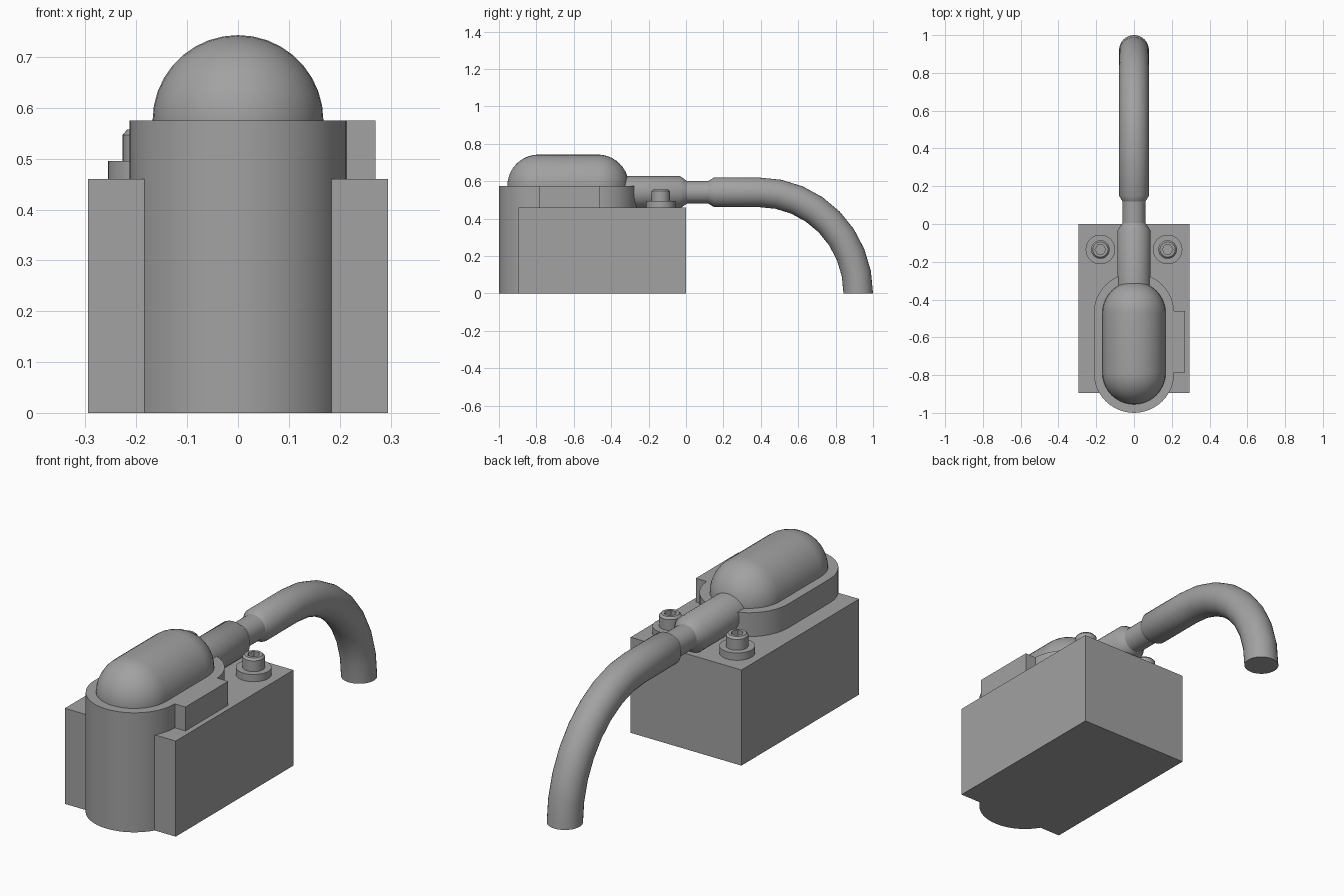
import bpy, bmesh, math
from math import sin, cos, pi

cube = bpy.data.objects.get("Cube")
if cube:
    bpy.data.objects.remove(cube, do_unlink=True)

GREY = (0.36, 0.36, 0.36, 1)
grey = bpy.data.materials.new("plain grey")
grey.use_nodes = True
grey.diffuse_color = GREY
grey.node_tree.nodes["Principled BSDF"].inputs["Base Color"].default_value = GREY


def finish(name, bm, smooth=True):
    bmesh.ops.recalc_face_normals(bm, faces=bm.faces)
    mesh = bpy.data.meshes.new(name)
    bm.to_mesh(mesh)
    bm.free()
    mesh.materials.append(grey)
    obj = bpy.data.objects.new(name, mesh)
    bpy.context.collection.objects.link(obj)
    bpy.ops.object.select_all(action='DESELECT')
    obj.select_set(True)
    bpy.context.view_layer.objects.active = obj
    if smooth:
        bpy.ops.object.shade_smooth_by_angle(angle=math.radians(35))
    return obj


def sweep(name, stations, x=0, sides=32, smooth=True):
    """Round body through (y, z, axis tilt, radius) stations."""
    bm = bmesh.new()
    rings = []
    for y, z, tilt, r in stations:
        ring = []
        for i in range(sides):
            a = 2 * pi * i / sides
            up = r * sin(a)
            ring.append(bm.verts.new((x + r * cos(a), y - up * sin(tilt), z + up * cos(tilt))))
        rings.append(ring)
    for low, high in zip(rings, rings[1:]):
        for i in range(sides):
            j = (i + 1) % sides
            bm.faces.new((low[i], low[j], high[j], high[i]))
    bm.faces.new(rings[0])
    bm.faces.new(rings[-1])
    return finish(name, bm, smooth)


def extrude(name, outline, z0, z1, smooth=True):
    bm = bmesh.new()
    face = bm.faces.new([bm.verts.new((x, y, z0)) for x, y in outline])
    top = bmesh.ops.extrude_face_region(bm, geom=[face])["geom"]
    bmesh.ops.translate(bm, vec=(0, 0, z1 - z0),
                        verts=[v for v in top if isinstance(v, bmesh.types.BMVert)])
    return finish(name, bm, smooth)


def box(name, x0, x1, y0, y1, z0, z1):
    return extrude(name, [(x0, y0), (x1, y0), (x1, y1), (x0, y1)], z0, z1, False)


DECK, COLLAR_TOP = 0.46, 0.575
FRONT, BACK = -0.787, -0.473      # centres of the rounded ends

# Block, rounded column and side tab
box("base_block", -0.295, 0.295, -0.895, 0, 0, DECK)
steps = 24
stadium = [(0.213 * cos(pi * i / steps), BACK + 0.213 * sin(pi * i / steps)) for i in range(steps + 1)]
stadium += [(-0.213 * cos(pi * i / steps), FRONT - 0.213 * sin(pi * i / steps)) for i in range(steps + 1)]
extrude("rounded_column", stadium, 0, COLLAR_TOP)
box("side_tab", 0.15, 0.27, -0.785, -0.46, DECK, COLLAR_TOP)

# Capsule dome, half sunk in the column
R = 0.168
arc = [pi / 2 * i / 10 for i in range(11)]
dome = [(FRONT - R * cos(a), COLLAR_TOP, 0, max(R * sin(a), 0.001)) for a in arc]
dome += [(BACK + R * sin(a), COLLAR_TOP, 0, max(R * cos(a), 0.001)) for a in arc]
sweep("capsule_dome", dome, sides=36)

# Outlet sleeve, narrow neck and bent hose
AXIS = 0.541
sweep("outlet_sleeve", [(y, AXIS, 0, r) for y, r in
                        [(-0.4, 0.088), (-0.035, 0.088), (0.005, 0.061)]])
sweep("neck", [(-0.02, AXIS, 0, 0.061), (0.14, AXIS, 0, 0.061)])
hose = [(0.12, AXIS, 0, 0.061), (0.15, AXIS, 0, 0.079)]
START, REACH, BENDS = 0.39, 0.531, 8
for i in range(BENDS + 1):
    a = pi / 2 * i / BENDS
    hose.append((START + REACH * sin(a), AXIS * cos(a), -a, 0.079))
sweep("bent_hose", hose)

# Two socket-head bolts with washers
for side, x in (("left", 0.178), ("right", -0.178)):
    y = -0.135

    def lathe(name, profile, sides=32, smooth=True):
        return sweep(name, [(y, z, pi / 2, r) for r, z in profile], x, sides, smooth)

    lathe(side + "_washer", [(0.078, DECK), (0.078, 0.495)])
    head = lathe(side + "_bolt_head", [(0.049, DECK), (0.049, 0.547), (0.04, 0.557)])
    cutter = lathe(side + "_socket_cutter", [(0.028, 0.525), (0.028, 0.6)], 6, False)
    cutter.hide_render = True
    cut = head.modifiers.new("socket", 'BOOLEAN')
    cut.operation, cut.solver, cut.object = 'DIFFERENCE', 'EXACT', cutter
    bpy.context.view_layer.objects.active = head
    bpy.ops.object.modifier_apply(modifier=cut.name)
    bpy.data.objects.remove(cutter, do_unlink=True)
